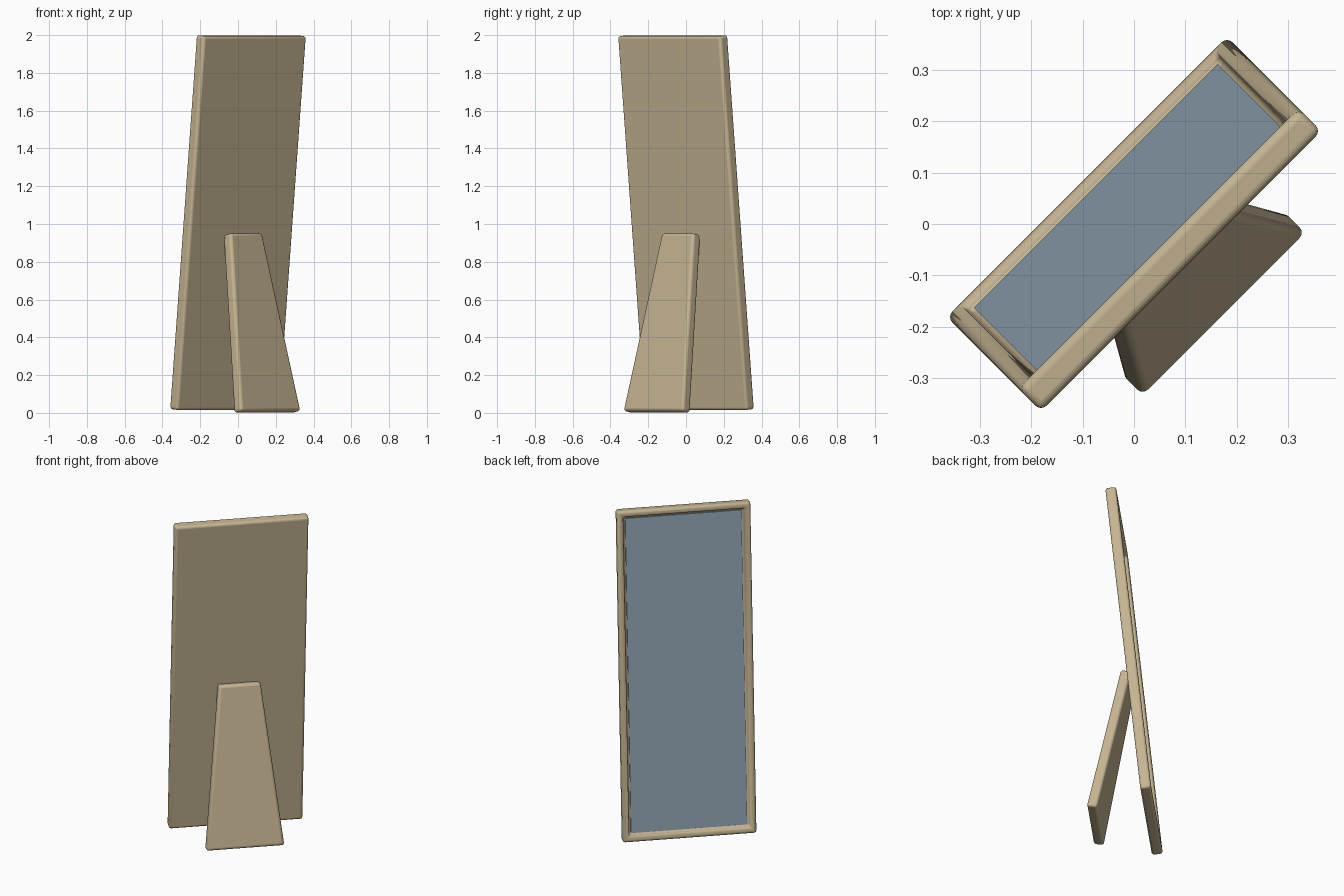
import bpy, bmesh
from math import radians
from mathutils import Matrix, Vector

if "Cube" in bpy.data.objects:
    bpy.data.objects.remove(bpy.data.objects["Cube"])

def material(name, rgb):
    m = bpy.data.materials.new(name)
    m.diffuse_color = (*rgb, 1)
    m.use_nodes = True
    m.node_tree.nodes["Principled BSDF"].inputs["Base Color"].default_value = m.diffuse_color
    return m

wood = material("wood", (0.56, 0.46, 0.29))
blue = material("glass_blue", (0.28, 0.37, 0.45))

def slab(name, bottom, top, thick, length, tilt, v, z, mat, bevel, y=0.0, recess=None):
    """Upright tapered board, front on local +y, tilted then turned 45 degrees."""
    bm = bmesh.new()
    bmesh.ops.create_cube(bm, size=1)
    for p in bm.verts:
        p.co = Vector((p.co.x * (top if p.co.z > 0 else bottom),
                       p.co.y * thick + y, p.co.z * length))
    if recess:
        border, depth = recess
        front = max(bm.faces, key=lambda f: f.normal.y)
        bmesh.ops.inset_region(bm, faces=[front], thickness=border)
        hole = bmesh.ops.extrude_discrete_faces(bm, faces=[front])["faces"][0]
        bmesh.ops.translate(bm, verts=hole.verts, vec=(0, -depth, 0))
    me = bpy.data.meshes.new(name)
    bm.to_mesh(me)
    bm.free()
    me.materials.append(mat)
    ob = bpy.data.objects.new(name, me)
    bpy.context.collection.objects.link(ob)
    ob.matrix_world = (Matrix.Rotation(radians(45), 4, 'Z') @ Matrix.Translation((0, v, z))
                       @ Matrix.Rotation(radians(tilt), 4, 'X'))
    if bevel:
        b = ob.modifiers.new("round_edges", 'BEVEL')
        b.width, b.segments, b.limit_method = bevel, 4, 'ANGLE'
        bpy.ops.object.select_all(action='DESELECT')
        ob.select_set(True)
        bpy.context.view_layer.objects.active = ob
        bpy.ops.object.shade_smooth_by_angle(angle=radians(40))
    return ob

# Frame with recessed front, glass panel inside, and tapered rear prop
slab("mirror_frame", 0.77, 0.77, 0.062, 1.99, 5.77, 0, 1.007, wood, 0.016, recess=(0.053, 0.03))
slab("mirror_glass", 0.67, 0.67, 0.012, 1.89, 5.77, 0, 1.007, blue, 0, y=0.004)
slab("rear_stand", 0.45, 0.24, 0.06, 0.96, -11.1, -0.128, 0.476, wood, 0.016)
